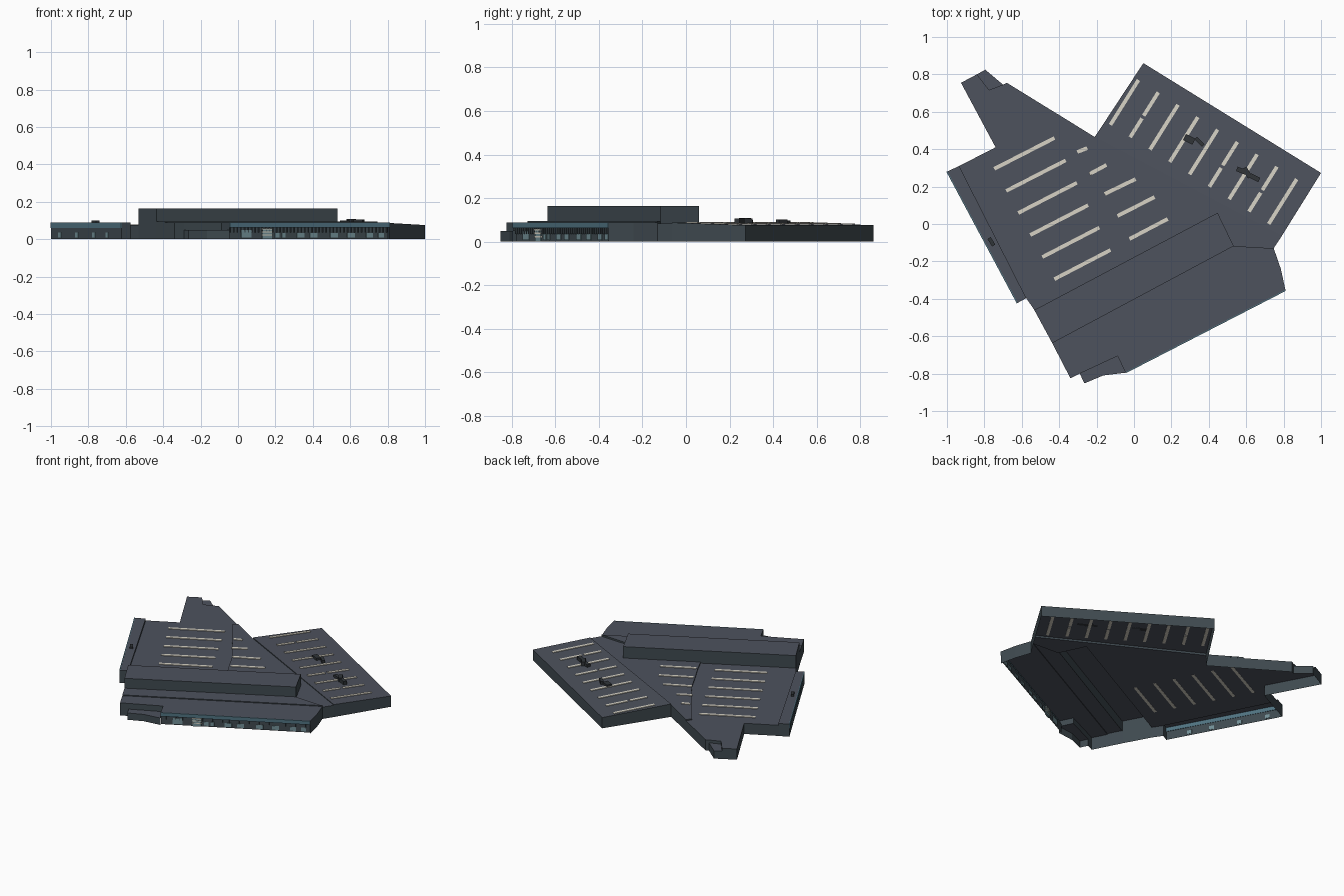
import bpy, bmesh
from mathutils import Vector

if "Cube" in bpy.data.objects:
    bpy.data.objects.remove(bpy.data.objects["Cube"])


def material(name, r, g, b):
    m = bpy.data.materials.new(name)
    m.diffuse_color = (r, g, b, 1)
    m.use_nodes = True
    m.node_tree.nodes["Principled BSDF"].inputs["Base Color"].default_value = m.diffuse_color
    return m


ROOF = material("roof_slate", .075, .085, .11)
WALL = material("wall_dark", .05, .068, .08)
TEAL = material("fascia_teal", .08, .17, .22)
GLASS = material("window_glass", .17, .28, .31)
CREAM = material("skylight_cream", .68, .65, .56)
DARK = material("plant_dark", .03, .035, .04)


def finish(name, bm, mats):
    me = bpy.data.meshes.new(name)
    bm.to_mesh(me)
    bm.free()
    for m in mats:
        me.materials.append(m)
    ob = bpy.data.objects.new(name, me)
    bpy.context.collection.objects.link(ob)
    return ob


def shell(name, pts, top, walls):
    """Roof polygon with walls hung from chosen edges: {edge index: wall bottom z}."""
    fz = top if callable(top) else (lambda x, y: top)
    n = len(pts)
    area = sum(pts[i][0] * pts[(i + 1) % n][1] - pts[(i + 1) % n][0] * pts[i][1] for i in range(n))
    bm = bmesh.new()
    up = [bm.verts.new((x, y, fz(x, y))) for x, y in pts]
    bm.faces.new(up if area > 0 else up[::-1])
    for i, z in walls.items():
        j = (i + 1) % n
        a, b = (bm.verts.new((*pts[k], z)) for k in (i, j))
        loop = [a, b, up[j], up[i]]
        bm.faces.new(loop if area > 0 else loop[::-1]).material_index = 1
    return finish(name, bm, (ROOF, WALL))


def bar(name, p, q, width, z0, z1, mat, base=lambda x, y: 0):
    """Box running from p to q, heights measured from a base surface."""
    p, q = Vector(p), Vector(q)
    d = (q - p).normalized() * width / 2
    s = Vector((-d.y, d.x))
    bm = bmesh.new()
    ring = [p - s, q - s, q + s, p + s]
    lo, hi = ([bm.verts.new((v.x, v.y, base(v.x, v.y) + z)) for v in ring] for z in (z0, z1))
    bm.faces.new(lo[::-1])
    bm.faces.new(hi)
    for i in range(4):
        j = (i + 1) % 4
        bm.faces.new((lo[i], lo[j], hi[j], hi[i]))
    return finish(name, bm, (mat,))


def lerp(a, b, t):
    return Vector(a).lerp(Vector(b), t)


# Main hall roof with its narrow rear wing
shell("main_hall", [(-.935, .31), (-.74, .41), (-.925, .755), (-.84, .80), (-.775, .717),
                    (-.70, .745), (-.68, .755), (-.21, .465), (.79, -.064), (.747, -.13),
                    (.533, -.118), (.447, .06), (-.533, -.46), (-.576, -.396)], .075,
      {0: 0, 1: 0, 2: 0, 3: .055, 4: .055, 5: 0, 6: 0, 8: 0, 12: 0})
shell("rear_wing_tip", [(-.84, .80), (-.795, .825), (-.70, .745), (-.775, .717)], .055, {0: 0, 1: 0})

# Slightly raised centre roof with a stepped edge
shell("centre_roof", [(-.437, .56), (-.415, .592), (-.21, .465), (.79, -.064), (.747, -.13),
                      (.533, -.118), (.447, .06), (.008, -.176), (-.03, -.09), (-.088, .02),
                      (-.158, .16), (-.238, .28), (-.335, .41)], .083,
      {i: .075 for i in (0, 1, 3, 7, 8, 9, 10, 11, 12)})

# Left side block, standing a little above the hall
LA, LB = (-1, .28), (-.624, -.423)
shell("left_block", [LA, LB, (-.576, -.396), (-.935, .31)], .088, {0: 0, 1: 0, 2: .075, 3: 0})
bar("left_block_fascia", LA, LB, .006, .06, .0885, TEAL)
for t in (.13, .37, .61, .8):
    bar("left_window", lerp(LA, LB, t - .02), lerp(LA, LB, t + .02), .006, .01, .036, GLASS)
bar("left_roof_vent", (-.775, -.075), (-.75, -.115), .02, .088, .1, DARK)

# Tall central box and the strips in front of it
shell("tall_box", [(-.533, -.46), (-.437, -.637), (.533, -.118), (.447, .06)], .163,
      {0: 0, 1: .09, 2: .075, 3: .075})
shell("upper_front_strip", [(-.437, -.637), (-.39, -.728), (.747, -.13), (.533, -.118)], .094,
      {0: 0, 1: .088, 2: .075})
shell("front_roof", [(-.39, -.728), (-.34, -.825), (-.29, -.80), (-.088, -.706), (-.045, -.795),
                     (.81, -.355), (.785, -.24), (.747, -.13)], .088,
      {0: 0, 1: 0, 2: .048, 3: .048, 4: .062, 5: 0, 6: 0})
shell("entrance_block", [(-.29, -.80), (-.265, -.852), (-.165, -.81), (-.045, -.795),
                         (-.088, -.706)], .048, {0: 0, 1: 0, 2: 0})

# Front facade: fascia, soffit, recessed wall, fins and windows
FA, FB = Vector((-.045, -.795)), Vector((.81, -.355))
inward = Vector((-.455, .89)) * .015
bar("front_fascia", FA, FB, .006, .063, .0885, TEAL)
shell("front_soffit", [FA, FB, FB + inward, FA + inward], .063, {2: 0})
WA, WB = FA + inward, FB + inward
for i in range(45):
    p = lerp(WA, WB, (i + .5) / 45)
    bar("facade_fin", p, lerp(p, p - inward, .5), .004, .036, .063, WALL)
for x, w, z in ((.05, .055, .048), (.215, .025, .034), (.25, .02, .034), (.34, .04, .034),
                (.41, .04, .034), (.52, .04, .034), (.61, .04, .034), (.71, .035, .034), (.77, .03, .034)):
    t = (x - FA.x) / (FB.x - FA.x)
    h = w / 2 / (FB.x - FA.x)
    bar("front_window", lerp(WA, WB, t - h), lerp(WA, WB, t + h), .008, .008, z, GLASS)
bar("front_door", lerp(WA, WB, .21), lerp(WA, WB, .27), .012, .0, .055, GLASS)
for z in (.02, .036, .052):
    bar("door_rail", lerp(WA, WB, .207), lerp(WA, WB, .273), .016, z, z + .005, CREAM)


# Right wing with a gently sloping roof
def wing_z(x, y):
    return .09 - .031 * ((x + .21) * .527 + (y - .465) * .85)


shell("right_wing", [(-.21, .465), (.05, .86), (1, .273), (.79, -.064)], wing_z,
      {0: 0, 1: 0, 2: 0, 3: .075})

# Rooflights on hall, centre roof and wing
for i in range(6):
    t = i / 5
    bar("hall_skylight", lerp((-.747, .295), (-.426, -.295), t),
        lerp((-.425, .46), (-.126, -.139), t), .02, .074, .079, CREAM)
for p, q in (((-.303, .385), (-.25, .406)), ((-.238, .267), (-.147, .316)),
             ((-.158, .16), (.008, .24)), ((-.088, .043), (.11, .144)), ((-.024, -.08), (.18, .027))):
    bar("centre_skylight", p, q, .02, .082, .087, CREAM)
for i in range(9):
    a, b = lerp((-.126, .53), (.72, 0), i / 8), lerp((.024, .77), (.87, .24), i / 8)
    spans = ((0, .42), (.48, 1)) if i in (1, 5, 7) else ((0, 1),)
    for s, e in spans:
        bar("wing_skylight", lerp(a, b, s), lerp(a, b, e), .02, -.003, .004, CREAM, wing_z)

# Roof plant on the wing
for p, q, w, h in (((.27, .465), (.32, .44), .035, .016), ((.33, .46), (.37, .42), .02, .02),
                   ((.55, .295), (.60, .275), .025, .018), ((.59, .30), (.62, .25), .025, .026),
                   ((.62, .26), (.67, .235), .025, .024)):
    bar("roof_plant", p, q, w, 0, h, DARK, wing_z)
